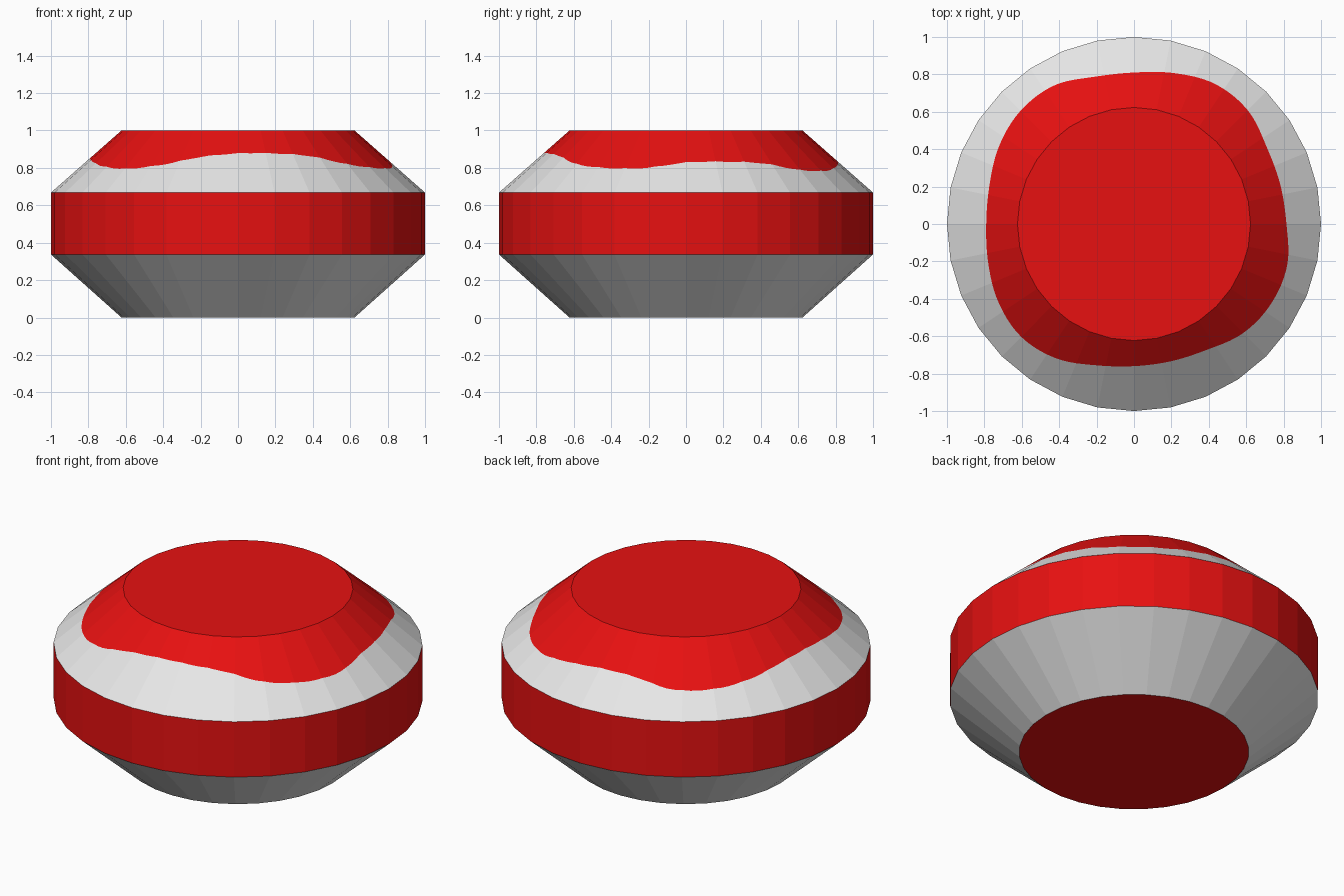
import bpy, bmesh, math

if "Cube" in bpy.data.objects:
    bpy.data.objects.remove(bpy.data.objects["Cube"])

SIDES, SUB = 32, 4
N = SIDES * SUB

def material(name, rgb):
    m = bpy.data.materials.new(name)
    m.diffuse_color = (*rgb, 1)
    m.use_nodes = True
    m.node_tree.nodes["Principled BSDF"].inputs["Base Color"].default_value = m.diffuse_color
    return m

red = material("red", (0.8, 0.0055, 0.0055))
white = material("white", (0.8, 0.8, 0.8))

# Radius of the wavy edge on the upper slope, every 15 degrees
WAVE = [.815, .81, .82, .86, .865, .835, .81, .815, .855, .857, .833, .80,
        .79, .807, .837, .853, .83, .782, .76, .76, .777, .825, .848, .848]

def wave_radius(a):
    """Smooth closed interpolation of the wave samples."""
    t = a / math.tau * len(WAVE)
    i = int(t)
    f = t - i
    p0, p1, p2, p3 = (WAVE[(i + k) % len(WAVE)] for k in (-1, 0, 1, 2))
    return p1 + 0.5 * f * (p2 - p0 + f * (2*p0 - 5*p1 + 4*p2 - p3 + f * (3*(p1 - p2) + p3 - p0)))

def chord(i):
    """Unit point on the straight-sided outline, so every facet stays flat."""
    k, f = divmod(i, SUB)
    f /= SUB
    a, b = math.tau * k / SIDES, math.tau * (k + 1) / SIDES
    return (math.cos(a) * (1 - f) + math.cos(b) * f,
            math.sin(a) * (1 - f) + math.sin(b) * f)

R_CAP, Z_LOW, Z_HIGH = 0.623, 0.337, 0.668
bm = bmesh.new()

def ring(radius, height):
    verts = []
    for i in range(N):
        x, y = chord(i)
        r = radius(math.atan2(y, x) % math.tau) / (math.hypot(x, y) if radius is wave_radius else 1)
        verts.append(bm.verts.new((x * r, y * r, height(r))))
    return verts

def slope_height(r):
    return Z_HIGH + (1 - r) / (1 - R_CAP) * (1 - Z_HIGH)

# Rings from bottom to top, the fourth one being the wavy edge
rings = [ring(lambda a: R_CAP, lambda r: 0),
         ring(lambda a: 1, lambda r: Z_LOW),
         ring(lambda a: 1, lambda r: Z_HIGH),
         ring(wave_radius, slope_height),
         ring(lambda a: R_CAP, lambda r: 1)]

# Bands: white lower slope, red belt, white upper slope, red icing
for lo, hi, slot in zip(rings, rings[1:], (1, 0, 1, 0)):
    for i in range(N):
        j = (i + 1) % N
        bm.faces.new((lo[i], lo[j], hi[j], hi[i])).material_index = slot

# Red caps
bm.faces.new(rings[0][::-1])
bm.faces.new(rings[-1])
bm.normal_update()

mesh = bpy.data.meshes.new("bevelled_disc")
bm.to_mesh(mesh)
bm.free()
mesh.materials.append(red)
mesh.materials.append(white)
bpy.context.collection.objects.link(bpy.data.objects.new("bevelled_disc", mesh))
